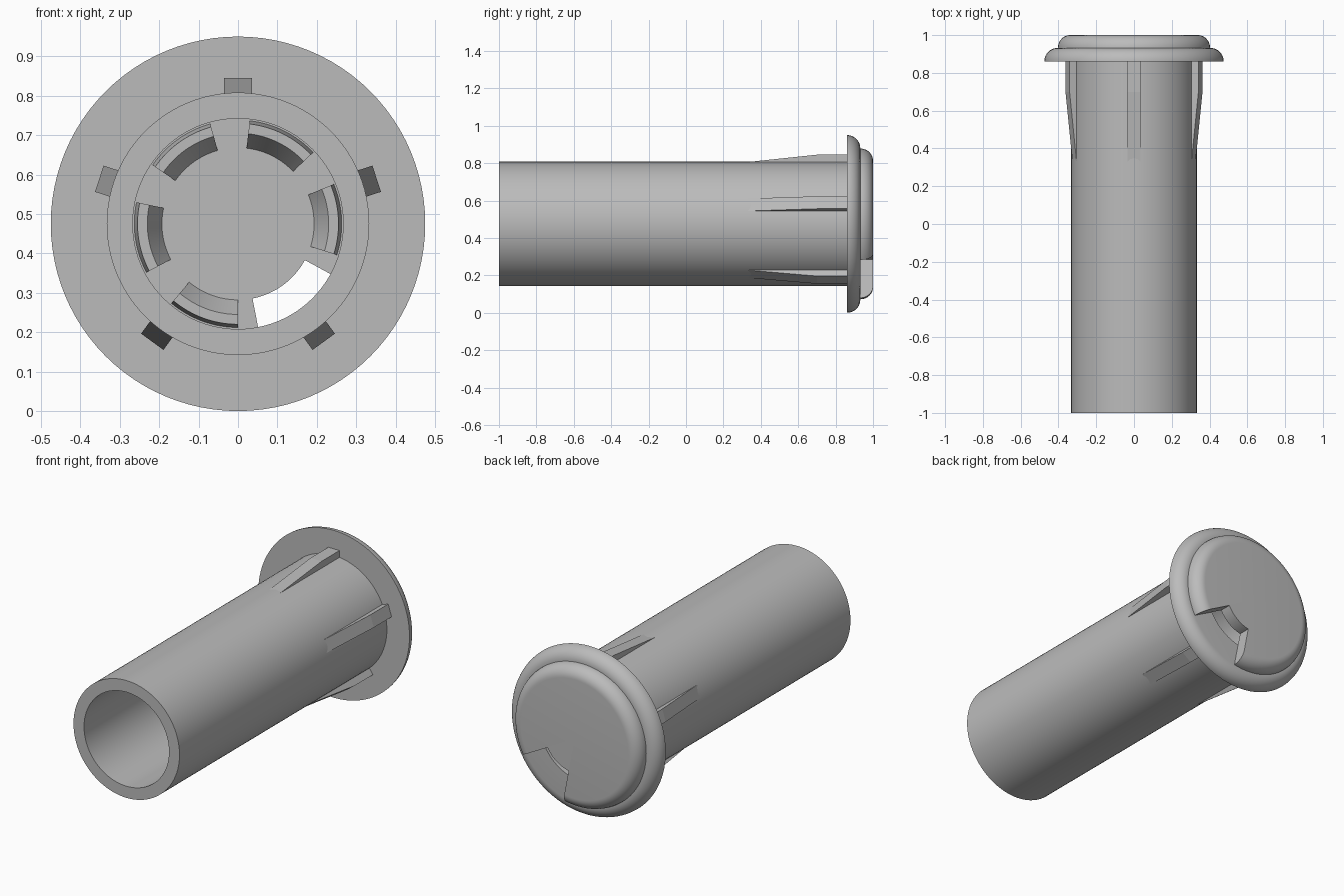
import bpy, bmesh, math

cube = bpy.data.objects.get("Cube")
if cube:
    bpy.data.objects.remove(cube, do_unlink=True)

CENTRE_Z = 0.475
TUBE_R, BORE_R = 0.333, 0.267
FLANGE_Y, CAP_Y, BACK_Y = 0.86, 0.932, 1.0

grey = bpy.data.materials.new("plain grey")
grey.use_nodes = True
colour = (0.5, 0.5, 0.5, 1)
grey.diffuse_color = colour
grey.node_tree.nodes["Principled BSDF"].inputs["Base Color"].default_value = colour


def polar(r, y, a):
    return (r * math.cos(a), y, CENTRE_Z + r * math.sin(a))


def finish(name, bm):
    bmesh.ops.remove_doubles(bm, verts=bm.verts, dist=1e-5)
    bmesh.ops.recalc_face_normals(bm, faces=bm.faces)
    mesh = bpy.data.meshes.new(name)
    bm.to_mesh(mesh)
    bm.free()
    mesh.materials.append(grey)
    obj = bpy.data.objects.new(name, mesh)
    bpy.context.collection.objects.link(obj)
    return obj


def smooth(obj):
    bpy.ops.object.select_all(action='DESELECT')
    obj.select_set(True)
    bpy.context.view_layer.objects.active = obj
    bpy.ops.object.shade_smooth_by_angle(angle=math.radians(30))


def lathe(name, profile, start=0, end=360, steps=96):
    """Turn a closed (radius, y) outline about the tube axis."""
    bm = bmesh.new()
    full = end - start == 360
    a0, sweep = math.radians(start), math.radians(end - start)
    rings = [[bm.verts.new(polar(r, y, a0 + sweep * i / steps)) for r, y in profile]
             for i in range(steps if full else steps + 1)]
    n = len(profile)
    pairs = list(zip(rings, rings[1:]))
    if full:
        pairs.append((rings[-1], rings[0]))
    else:
        bm.faces.new(rings[0])
        bm.faces.new(rings[-1])
    for a, b in pairs:
        for i in range(n):
            j = (i + 1) % n
            if profile[i][0] == 0 and profile[j][0] == 0:
                continue
            corners = [a[i], a[j], b[j], b[i]]
            if profile[i][0] == 0:
                corners = [a[i], a[j], b[j]]
            elif profile[j][0] == 0:
                corners = [a[i], a[j], b[i]]
            bm.faces.new(corners)
    return finish(name, bm)


def round_edge(r, y, dr, dy, steps=10):
    """Quarter curve from the outer rim inward to the back."""
    angles = [math.pi / 2 * i / steps for i in range(steps + 1)]
    return [(r - dr + dr * math.cos(t), y + dy * math.sin(t)) for t in angles]


# Open tube with its rounded flange
tube = lathe("flanged_tube", [(BORE_R, -1), (TUBE_R, -1), (TUBE_R, FLANGE_Y)]
             + round_edge(0.475, FLANGE_Y, 0.07, CAP_Y - FLANGE_Y) + [(BORE_R, CAP_Y)])
smooth(tube)

# Rounded end cap with a sector notch cut out of it
cap = lathe("end_cap", [(0, CAP_Y)] + round_edge(0.403, CAP_Y, 0.065, BACK_Y - CAP_Y)
            + [(0, BACK_Y)])
cutter = lathe("notch_cutter", [(0.193, 0.9), (0.5, 0.9), (0.5, 1.1), (0.193, 1.1)],
               -79, -28.5, 24)
cutter.hide_render = True
cut = cap.modifiers.new("notch", 'BOOLEAN')
cut.object = cutter
cut.solver = 'EXACT'
bpy.context.view_layer.objects.active = cap
bpy.ops.object.modifier_apply(modifier="notch")
bpy.data.objects.remove(cutter, do_unlink=True)
smooth(cap)

# Bevelled teeth on the inner face of the cap
for i, middle in enumerate((2.5, 63.5, 125.5, 188, 250)):
    tooth = lathe(f"inner_tooth_{i + 1}",
                  [(0.193, CAP_Y), (0.23, 0.865), (0.255, 0.865), (0.263, CAP_Y)],
                  middle - 20, middle + 20, 16)
    smooth(tooth)

# Tapered gripping ribs around the tube
for i in range(5):
    a = math.radians(90 + 72 * i)
    bm = bmesh.new()
    sides = []
    for s in (-0.035, 0.035):
        side = []
        for r, y in ((0.31, 0.33), (0.331, 0.33), (0.37, 0.7), (0.37, 0.861), (0.31, 0.861)):
            side.append(bm.verts.new((r * math.cos(a) - s * math.sin(a), y,
                                      CENTRE_Z + r * math.sin(a) + s * math.cos(a))))
        bm.faces.new(side)
        sides.append(side)
    for j in range(5):
        k = (j + 1) % 5
        bm.faces.new((sides[0][j], sides[0][k], sides[1][k], sides[1][j]))
    finish(f"rib_{i + 1}", bm)
